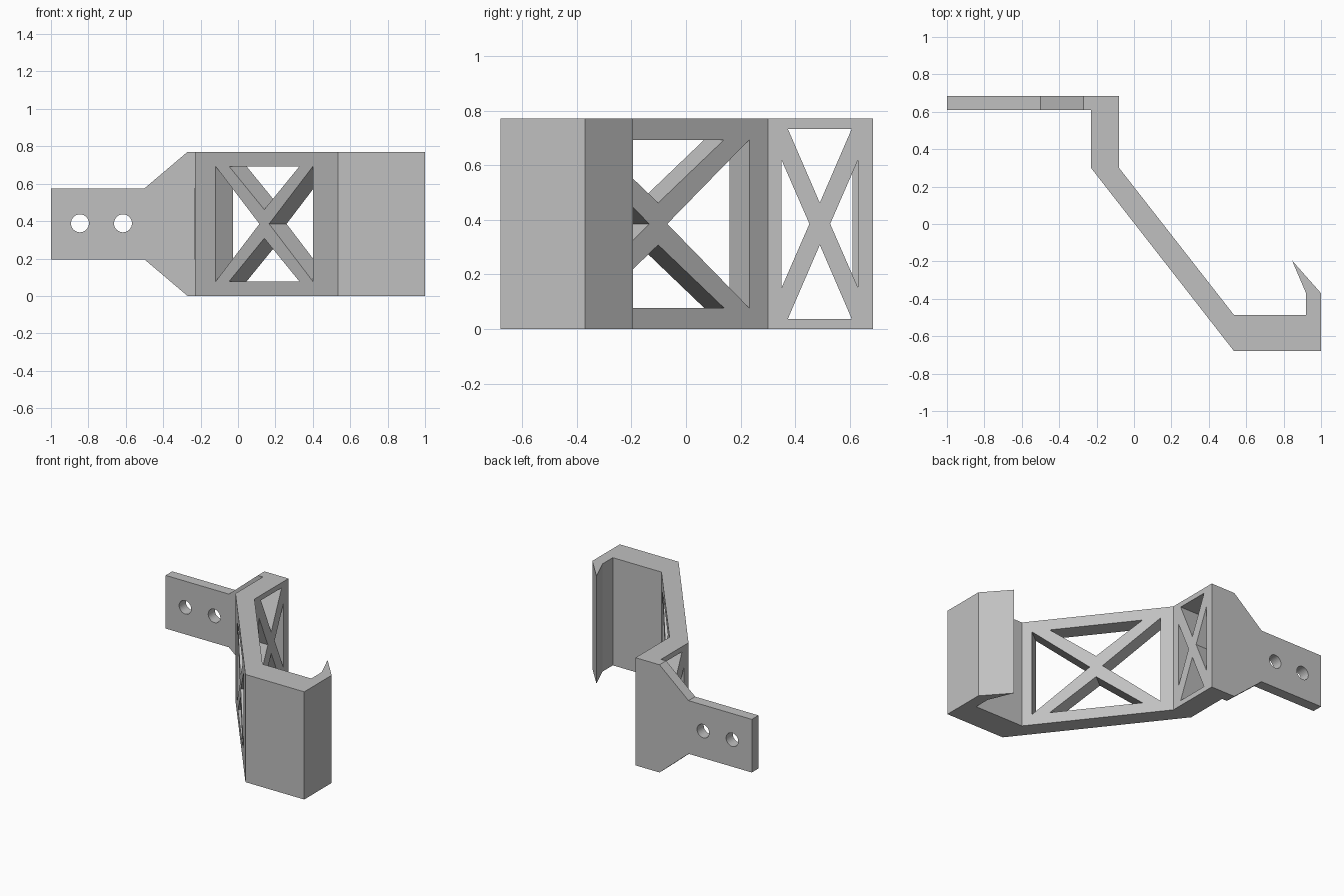
import bpy, bmesh, math
from mathutils import Vector

if "Cube" in bpy.data.objects:
    bpy.data.objects.remove(bpy.data.objects["Cube"], do_unlink=True)

HEIGHT = 0.77
MID = HEIGHT / 2
X, Y, Z = Vector((1, 0, 0)), Vector((0, 1, 0)), Vector((0, 0, 1))

grey = bpy.data.materials.new("plain grey")
grey.use_nodes = True
colour = (0.53, 0.53, 0.53, 1)
grey.diffuse_color = colour
grey.node_tree.nodes["Principled BSDF"].inputs["Base Color"].default_value = colour


def add_prism(bm, points, origin, u, v, depth):
    """Extrude a 2D outline lying in the u, v plane along depth."""
    verts = [bm.verts.new(origin + u * a + v * b) for a, b in points]
    face = bm.faces.new(verts)
    new = bmesh.ops.extrude_face_region(bm, geom=[face])["geom"]
    bmesh.ops.translate(bm, vec=depth, verts=[g for g in new if isinstance(g, bmesh.types.BMVert)])


def make_object(name, bm):
    bmesh.ops.recalc_face_normals(bm, faces=bm.faces)
    mesh = bpy.data.meshes.new(name)
    bm.to_mesh(mesh)
    bm.free()
    mesh.materials.append(grey)
    obj = bpy.data.objects.new(name, mesh)
    bpy.context.collection.objects.link(obj)
    return obj


def add_truss_holes(bm, origin, u, depth, side, cap):
    """Four triangles that leave an X of struts; side and cap are (far, half width, apex)."""
    for sign in (-1, 1):
        far, half, apex = side
        add_prism(bm, [(sign * far, -half), (sign * far, half), (sign * apex, 0)], origin, u, Z, depth)
        far, half, apex = cap
        add_prism(bm, [(-half, sign * far), (half, sign * far), (0, sign * apex)], origin, u, Z, depth)


# Bent bracket with hooked end, as one plan profile
profile = [(-1, 0.685), (-0.08, 0.685), (-0.08, 0.30), (0.535, -0.487), (0.92, -0.487),
           (0.92, -0.37), (0.845, -0.195), (1, -0.37), (1, -0.68), (0.535, -0.68),
           (-0.23, 0.30), (-0.23, 0.61), (-1, 0.61)]
bm = bmesh.new()
add_prism(bm, profile, Vector(), X, Y, Z * HEIGHT)
bracket = make_object("hook_bracket", bm)

cut = bmesh.new()

# Tapered mounting tab: trim above and below
for sign in (-1, 1):
    trim = [(-1.1, 0.19), (-0.5, 0.19), (-0.27, MID), (-0.27, 0.6), (-1.1, 0.6)]
    add_prism(cut, [(x, sign * z) for x, z in trim], Vector((0, 0.5, MID)), X, Z, Y * 0.3)

# Screw holes
circle = [(0.048 * math.cos(math.tau * i / 32), 0.048 * math.sin(math.tau * i / 32)) for i in range(32)]
for x in (-0.845, -0.615):
    add_prism(cut, circle, Vector((x, 0.5, MID + 0.003)), X, Z, Y * 0.3)

# Truss openings in the slanted arm, square to its face
along = Vector((0.765, -0.98, 0)).normalized()
across = Vector((-along.y, along.x, 0))
start = Vector((-0.23, 0.30, MID)) + along * 0.602
add_truss_holes(cut, start - across * 0.05, along, across * 0.22,
                (0.423, 0.308, 0.042), (0.308, 0.306, 0.077))

# Truss openings in the short web
add_truss_holes(cut, Vector((-0.232, 0.49, MID)), Y, X * 0.2,
                (0.14, 0.234, 0.038), (0.348, 0.117, 0.077))

cutter = make_object("opening_cutter", cut)
cutter.hide_render = True

# Cut the openings, then drop the cutter
mod = bracket.modifiers.new("openings", "BOOLEAN")
mod.operation = "DIFFERENCE"
mod.solver = "EXACT"
mod.object = cutter
bpy.context.view_layer.objects.active = bracket
bpy.ops.object.modifier_apply(modifier=mod.name)
bpy.data.objects.remove(cutter, do_unlink=True)
